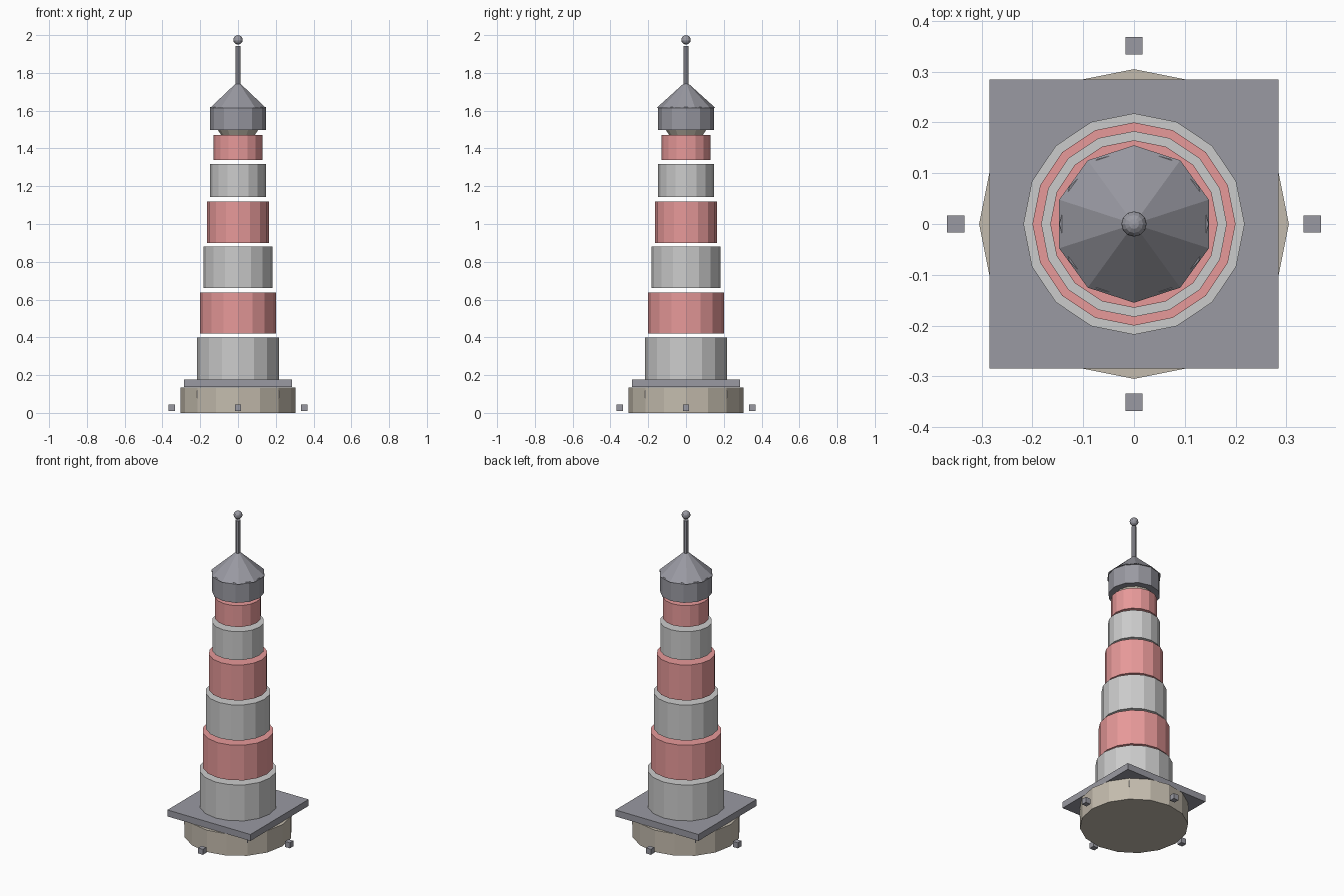
import bpy, math

if "Cube" in bpy.data.objects:
    bpy.data.objects.remove(bpy.data.objects["Cube"])


def material(name, rgb):
    m = bpy.data.materials.new(name)
    m.diffuse_color = (*rgb, 1)
    m.use_nodes = True
    m.node_tree.nodes["Principled BSDF"].inputs["Base Color"].default_value = m.diffuse_color
    return m


STONE = material("stone", (0.55, 0.50, 0.42))
SLATE = material("slate", (0.32, 0.32, 0.36))
WHITE = material("white_paint", (0.85, 0.85, 0.88))
RED = material("red_paint", (0.80, 0.32, 0.32))


def finish(name, mat):
    ob = bpy.context.object
    ob.name = name
    ob.data.materials.append(mat)
    return ob


def drum(name, r, z0, z1, mat, sides=16, top=None):
    # first vertex sits on +y
    bpy.ops.mesh.primitive_cone_add(vertices=sides, radius1=r, radius2=r if top is None else top,
                                    depth=z1 - z0, location=(0, 0, (z0 + z1) / 2))
    return finish(name, mat)


def box(name, loc, size, mat):
    bpy.ops.mesh.primitive_cube_add(size=1, location=loc)
    ob = finish(name, mat)
    ob.scale = size
    return ob


def ball(name, r, z, mat, segs, rings):
    bpy.ops.mesh.primitive_uv_sphere_add(segments=segs, ring_count=rings, radius=r, location=(0, 0, z))
    return finish(name, mat)


# Base and square plate
drum("base", 0.305, 0, 0.135, STONE)
box("plate", (0, 0, 0.157), (0.57, 0.57, 0.04), SLATE)

# Stacked, separated tower bands
bands = [(0.218, 0.177, 0.40), (0.20, 0.42, 0.638), (0.183, 0.66, 0.88),
         (0.165, 0.90, 1.12), (0.147, 1.142, 1.318), (0.13, 1.34, 1.472)]
for i, (r, z0, z1) in enumerate(bands):
    drum(f"tower_band_{i + 1}", r, z0, z1, RED if i % 2 else WHITE)

# Lamp inside the lantern room, roof, mast and finial
ball("lamp", 0.12, 1.55, STONE, 12, 8)
drum("lantern_room", 0.147, 1.497, 1.62, SLATE, 12)
drum("roof", 0.155, 1.615, 1.755, SLATE, 10, 0)
drum("mast", 0.0145, 1.74, 1.943, SLATE, 8)
ball("finial", 0.025, 1.975, SLATE, 12, 8)

# Small blocks around the base, and corner blocks sunk into it
for i in range(4):
    a = i * math.pi / 2
    box(f"ground_block_{i + 1}", (0.351 * math.cos(a), 0.351 * math.sin(a), 0.028), (0.034,) * 3, SLATE)
    d = a + math.pi / 4
    r = 0.199 * math.sqrt(2)
    box(f"sunk_block_{i + 1}", (r * math.cos(d), r * math.sin(d), 0.099), (0.036, 0.036, 0.04), SLATE)
